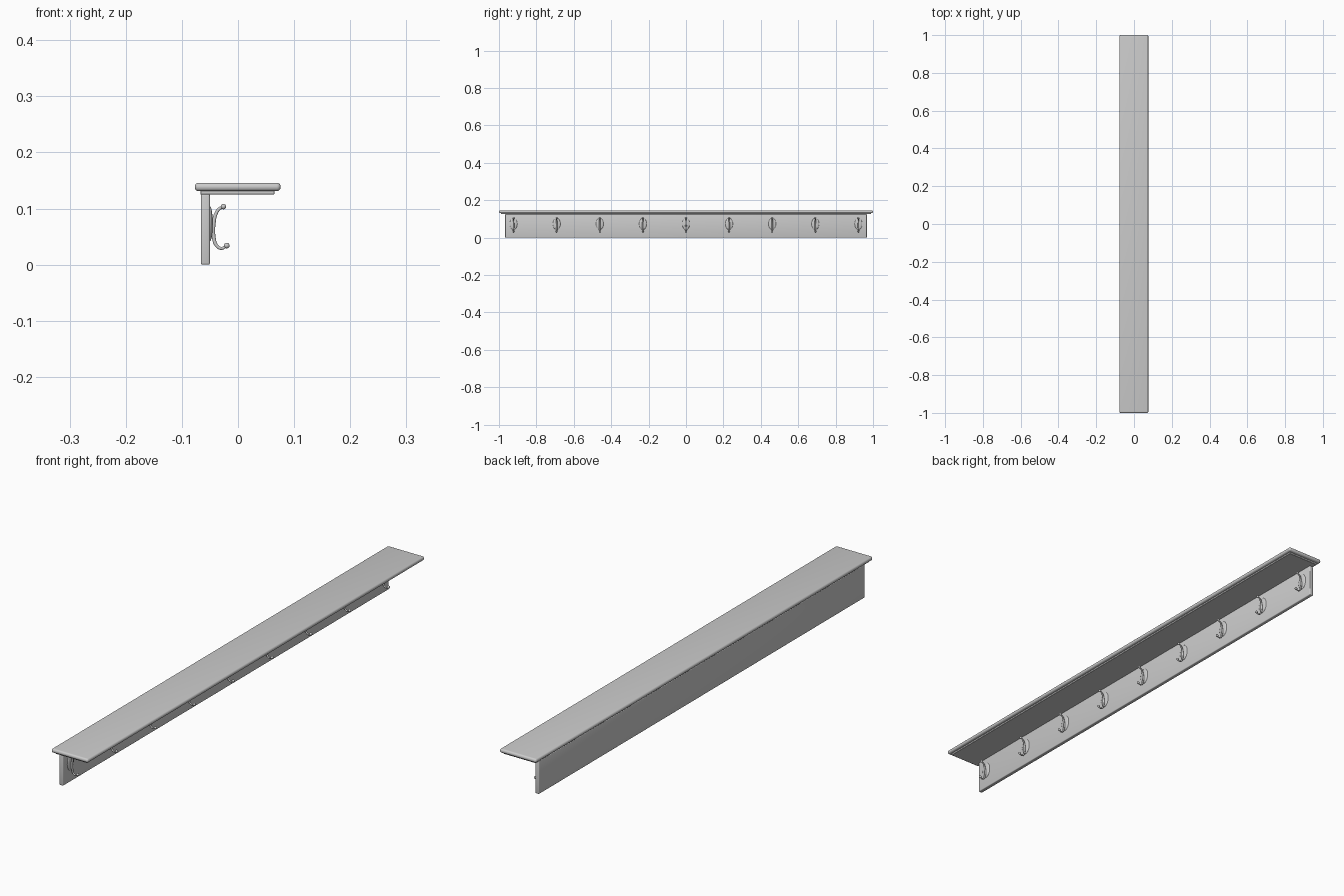
import bpy
from math import radians

if "Cube" in bpy.data.objects:
    bpy.data.objects.remove(bpy.data.objects["Cube"])


def smooth(obj, angle=35):
    bpy.ops.object.select_all(action='DESELECT')
    obj.select_set(True)
    bpy.context.view_layer.objects.active = obj
    bpy.ops.object.shade_smooth_by_angle(angle=radians(angle))


def box(name, x0, x1, half_y, z0, z1, bevel, segments):
    bpy.ops.mesh.primitive_cube_add(size=1, location=((x0 + x1) / 2, 0, (z0 + z1) / 2))
    obj = bpy.context.object
    obj.name = name
    obj.scale = (x1 - x0, half_y * 2, z1 - z0)
    bpy.ops.object.transform_apply(location=False, rotation=False, scale=True)
    mod = obj.modifiers.new("rounded_edges", 'BEVEL')
    mod.width = bevel
    mod.segments = segments
    bpy.ops.object.modifier_apply(modifier=mod.name)
    smooth(obj)
    return obj


def ball(name, loc, scale):
    bpy.ops.mesh.primitive_uv_sphere_add(segments=24, ring_count=12, radius=1, location=loc)
    obj = bpy.context.object
    obj.name = name
    obj.scale = scale
    bpy.ops.object.transform_apply(location=True, rotation=False, scale=True)
    smooth(obj)
    return obj


# Shelf, its lower step and the wall board
box("shelf_top", -0.077, 0.076, 1.0, 0.131, 0.146, 0.007, 5)
box("shelf_under_step", -0.067, 0.065, 0.988, 0.125, 0.132, 0.001, 1)
box("back_board", -0.066, -0.050, 0.967, 0.0, 0.1255, 0.003, 3)

# One hook: domed oval plate, curved double arm, ball tips
plate = ball("hook_plate", (-0.050, 0, 0.073), (0.005, 0.020, 0.031))

path = [(-0.026, 0.1035, 0.8), (-0.034, 0.0990, 0.9), (-0.040, 0.0890, 1.0),
        (-0.0435, 0.0740, 1.2), (-0.0445, 0.0620, 1.3), (-0.0430, 0.0470, 1.1),
        (-0.0385, 0.0345, 1.0), (-0.0300, 0.0290, 0.9), (-0.0200, 0.0340, 0.8)]
curve = bpy.data.curves.new("hook_arm", 'CURVE')
curve.dimensions = '3D'
curve.bevel_depth = 0.0032
curve.bevel_resolution = 3
curve.resolution_u = 5
curve.use_fill_caps = True
spline = curve.splines.new('BEZIER')
spline.bezier_points.add(len(path) - 1)
for point, (x, z, r) in zip(spline.bezier_points, path):
    point.co = (x, 0, z)
    point.radius = r
    point.handle_left_type = point.handle_right_type = 'AUTO'
arm = bpy.data.objects.new("hook_arm", curve)
bpy.context.collection.objects.link(arm)
bpy.ops.object.select_all(action='DESELECT')
arm.select_set(True)
bpy.context.view_layer.objects.active = arm
bpy.ops.object.convert(target='MESH')
arm = bpy.context.object
smooth(arm, 60)

upper = ball("hook_upper_ball", (-0.026, 0, 0.1035), (0.0048,) * 3)
lower = ball("hook_lower_ball", (-0.020, 0, 0.0340), (0.0050,) * 3)

# Repeat the hook along the board
count, spacing = 9, 0.2305
for part in (plate, arm, upper, lower):
    base = part.name
    for i in range(count):
        obj = part if i == 0 else part.copy()
        obj.name = f"{base}_{i + 1}"
        obj.location.y = (i - (count - 1) / 2) * spacing
        if i:
            bpy.context.collection.objects.link(obj)
